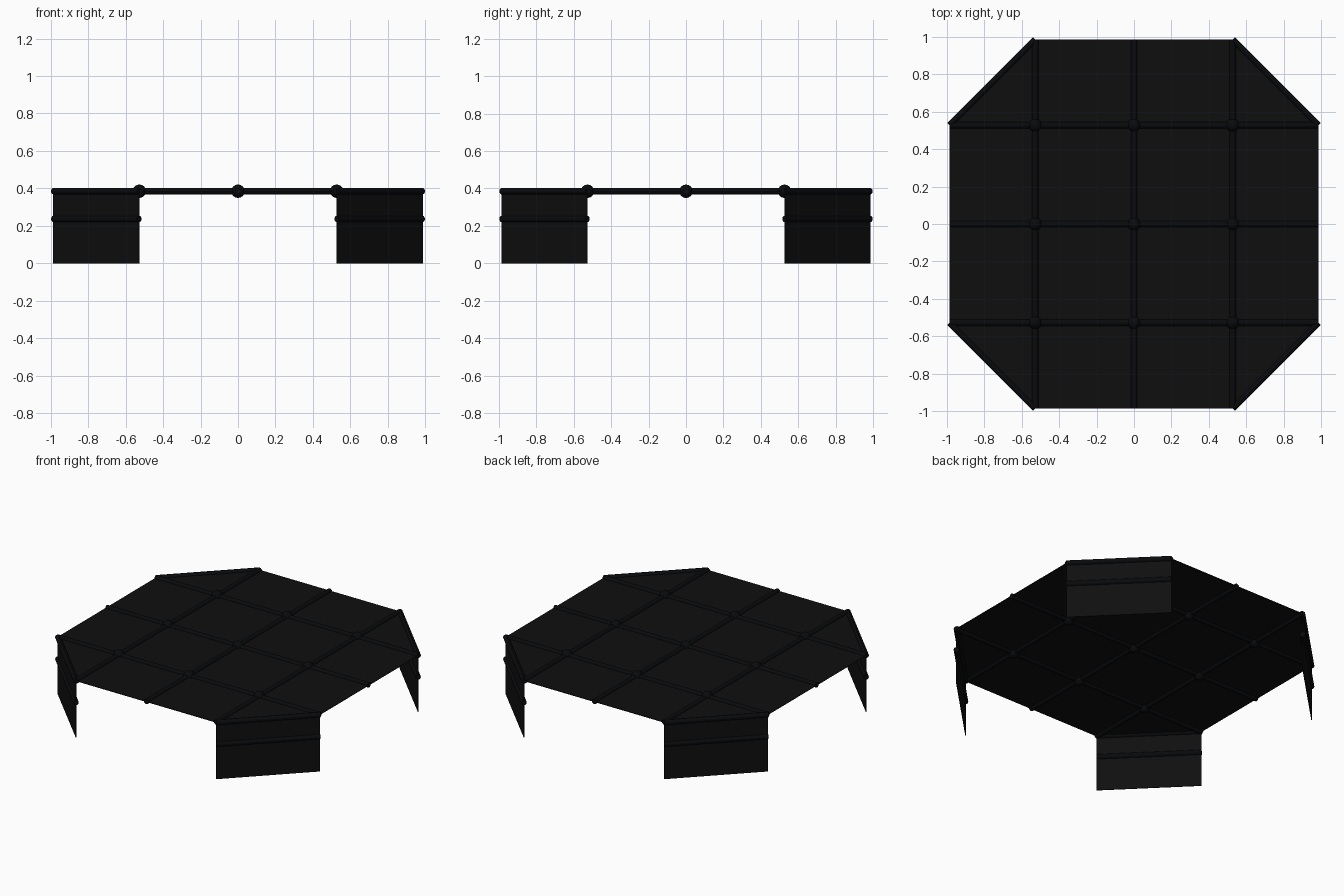
import bpy, bmesh, math
from mathutils import Vector

if "Cube" in bpy.data.objects:
    bpy.data.objects.remove(bpy.data.objects["Cube"])

OUT, IN = 0.986, 0.527      # outer half width, grid line / corner offset
TOP, RAIL = 0.385, 0.237    # deck height, leg rail height
R, BALL, THICK = 0.017, 0.036, 0.004


def material(name, col):
    m = bpy.data.materials.new(name)
    m.diffuse_color = (*col, 1)
    m.use_nodes = True
    m.node_tree.nodes["Principled BSDF"].inputs["Base Color"].default_value = m.diffuse_color
    return m


panel_mat = material("black panel", (0.0048, 0.0048, 0.0048))
tube_mat = material("blue black tube", (0.0028, 0.0031, 0.0040))


def finish(ob, name, mat, smooth=False):
    ob.name = name
    ob.data.materials.append(mat)
    if smooth:
        bpy.ops.object.shade_smooth_by_angle()


def sheet(name, pts):
    """Thin flat panel, thickened evenly about its centre."""
    me = bpy.data.meshes.new(name)
    me.from_pydata(pts, [], [range(len(pts))])
    ob = bpy.data.objects.new(name, me)
    bpy.context.collection.objects.link(ob)
    mod = ob.modifiers.new("thickness", 'SOLIDIFY')
    mod.thickness, mod.offset = THICK, 0
    finish(ob, name, panel_mat)


def tube(name, a, b):
    a, b = Vector(a), Vector(b)
    bpy.ops.mesh.primitive_cylinder_add(vertices=12, radius=R, depth=(b - a).length,
                                        location=(a + b) / 2)
    ob = bpy.context.object
    ob.rotation_euler = (b - a).to_track_quat('Z', 'Y').to_euler()
    finish(ob, name, tube_mat, True)


# octagonal deck
sheet("deck", [(OUT, -IN, TOP), (OUT, IN, TOP), (IN, OUT, TOP), (-IN, OUT, TOP),
               (-OUT, IN, TOP), (-OUT, -IN, TOP), (-IN, -OUT, TOP), (IN, -OUT, TOP)])

# grid of tubes through the deck, with a ball at each crossing
for p in (-IN, 0, IN):
    tube("deck_tube_lengthwise", (p, -OUT, TOP), (p, OUT, TOP))
    tube("deck_tube_crosswise", (-OUT, p, TOP), (OUT, p, TOP))
    for q in (-IN, 0, IN):
        bpy.ops.mesh.primitive_uv_sphere_add(segments=12, ring_count=8, radius=BALL,
                                             location=(p, q, TOP))
        finish(bpy.context.object, "joint_ball", tube_mat, True)

# diagonal corner legs with a hinge tube at the top and a rail part way down
for sx in (-1, 1):
    for sy in (-1, 1):
        a, b = (sx * OUT, sy * IN), (sx * IN, sy * OUT)
        sheet("leg_panel", [(*a, 0), (*b, 0), (*b, TOP), (*a, TOP)])
        tube("leg_hinge_tube", (*a, TOP), (*b, TOP))
        tube("leg_rail", (*a, RAIL), (*b, RAIL))
